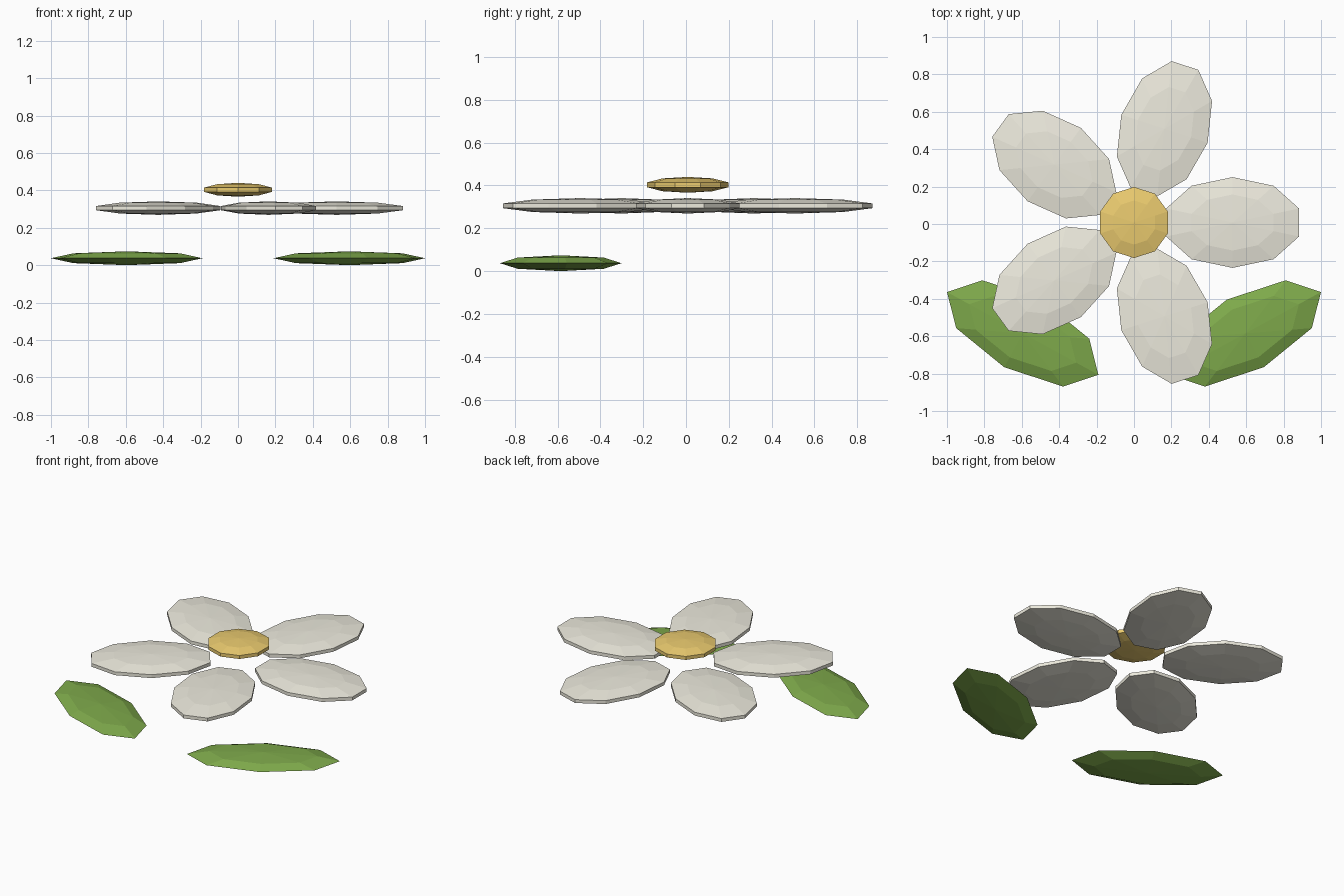
import bpy
from math import cos, sin, radians

if "Cube" in bpy.data.objects:
    bpy.data.objects.remove(bpy.data.objects["Cube"])


def material(name, rgb):
    m = bpy.data.materials.new(name)
    m.diffuse_color = (*rgb, 1)
    m.use_nodes = True
    m.node_tree.nodes["Principled BSDF"].inputs["Base Color"].default_value = m.diffuse_color
    return m


def blob(name, mat, loc, radii, segments, rings, angle=0.0):
    """Flattened low-poly ball with flat faces."""
    bpy.ops.mesh.primitive_uv_sphere_add(segments=segments, ring_count=rings,
                                         radius=1, location=loc, rotation=(0, 0, angle))
    ob = bpy.context.object
    ob.name = name
    ob.scale = radii
    ob.data.materials.append(mat)
    return ob


white = material("petal_white", (0.85, 0.83, 0.73))
yellow = material("centre_yellow", (0.83, 0.60, 0.16))
green = material("leaf_green", (0.21, 0.40, 0.07))

CY = 0.008  # flower axis in y

# Ring of five petals
for i in range(5):
    a = radians(72 * i)
    blob(f"petal_{i + 1}", white, (0.527 * cos(a), CY + 0.527 * sin(a), 0.305),
         (0.393, 0.255, 0.036), 10, 5, a)

# Flower centre
blob("flower_centre", yellow, (0, CY, 0.403), (0.2, 0.2, 0.037), 10, 5)

# Pair of leaves on the ground
for side, label in ((1, "right"), (-1, "left")):
    blob(f"leaf_{label}", green, (0.595 * side, -0.585, 0.037),
         (0.461, 0.206, 0.037), 8, 4, 0.5 * side)
